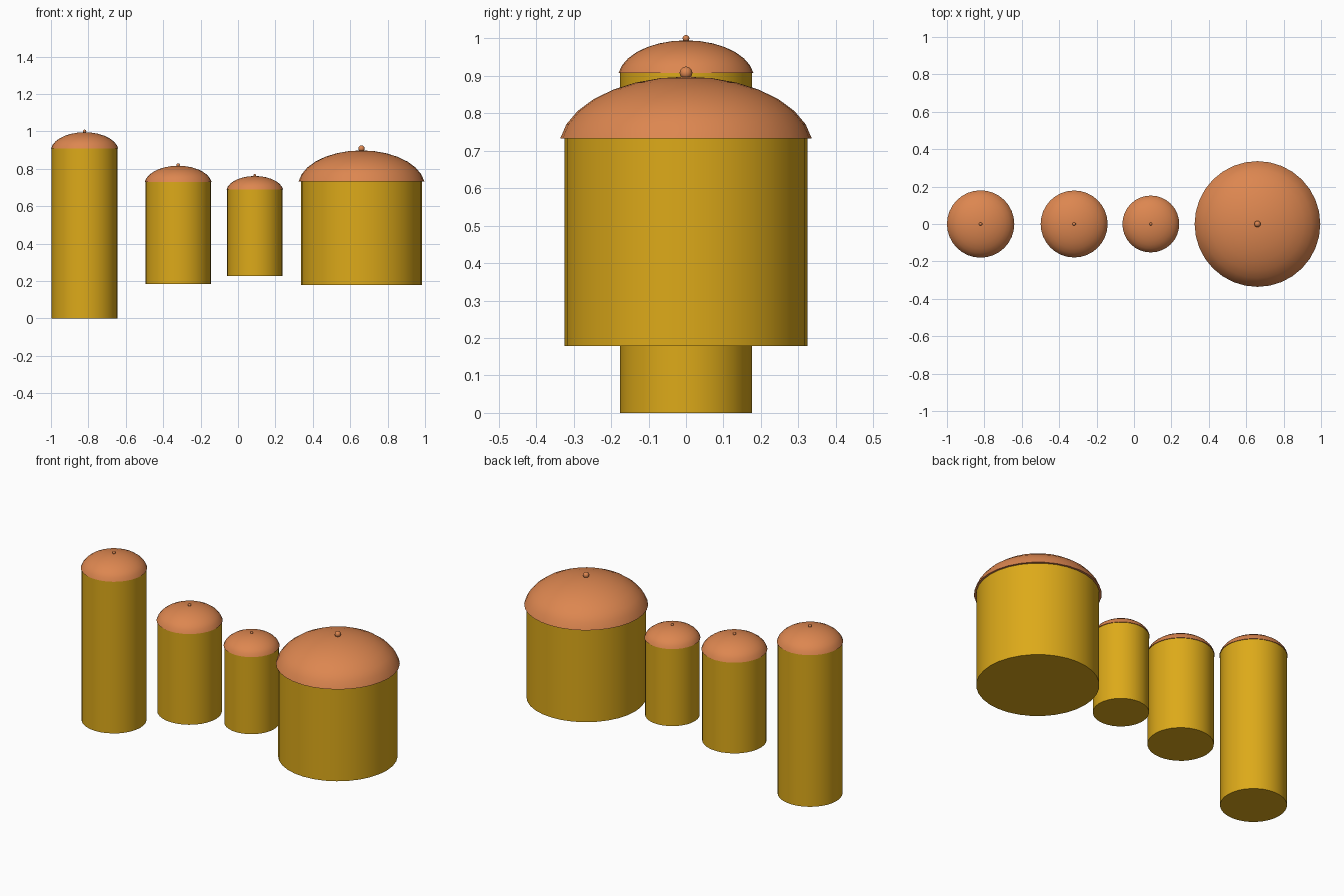
import bpy, bmesh
from math import sin, cos, pi, radians

if "Cube" in bpy.data.objects:
    bpy.data.objects.remove(bpy.data.objects["Cube"])


def material(name, color):
    m = bpy.data.materials.new(name)
    m.diffuse_color = color
    m.use_nodes = True
    m.node_tree.nodes["Principled BSDF"].inputs["Base Color"].default_value = m.diffuse_color
    return m


BODY = material("amber", (0.72, 0.40, 0.01, 1))
LID = material("terracotta", (0.72, 0.24, 0.08, 1))
SEGS = 32


def finish(bm, name, mat, loc):
    bmesh.ops.recalc_face_normals(bm, faces=bm.faces)
    mesh = bpy.data.meshes.new(name)
    bm.to_mesh(mesh)
    bm.free()
    mesh.materials.append(mat)
    ob = bpy.data.objects.new(name, mesh)
    ob.location = loc
    bpy.context.collection.objects.link(ob)
    bpy.ops.object.select_all(action='DESELECT')
    ob.select_set(True)
    bpy.context.view_layer.objects.active = ob
    bpy.ops.object.shade_smooth_by_angle(angle=radians(35))


def lathe(name, profile, mat, loc):
    """Revolve (radius, z) points around z; radius 0 closes to a point."""
    bm = bmesh.new()
    rings = []
    for r, z in profile:
        n = SEGS if r > 0 else 1
        rings.append([bm.verts.new((r * cos(2 * pi * i / SEGS),
                                    r * sin(2 * pi * i / SEGS), z)) for i in range(n)])
    for a, b in zip(rings, rings[1:]):
        for i in range(SEGS):
            j = (i + 1) % SEGS
            quad = [a[i % len(a)], a[j % len(a)], b[j % len(b)], b[i % len(b)]]
            bm.faces.new(list(dict.fromkeys(quad)))
    for ring in (rings[0], rings[-1]):
        if len(ring) > 1:
            bm.faces.new(ring)
    finish(bm, name, mat, loc)


def canister(name, x, r, bottom, rim, lid_r, lid_h, knob_r, knob_z):
    # straight drum
    lathe(name + "_body", [(r, bottom), (r, rim)], BODY, (x, 0, 0))
    # shallow domed lid, an ellipsoid cut just above its equator
    start, steps = radians(8), 7
    a, h = lid_r / cos(start), lid_h / (1 - sin(start))
    profile = []
    for k in range(steps):
        t = start + (pi / 2 - start) * k / steps
        profile.append((a * cos(t), h * (sin(t) - sin(start))))
    profile.append((0, lid_h))
    lathe(name + "_lid", profile, LID, (x, 0, rim - 0.002))
    # ball knob
    bm = bmesh.new()
    bmesh.ops.create_uvsphere(bm, u_segments=16, v_segments=10, radius=knob_r)
    finish(bm, name + "_knob", LID, (x, 0, knob_z))


canister("tall_canister", -0.82, 0.176, 0.0, 0.91, 0.18, 0.087, 0.009, 1.0)
canister("medium_canister", -0.32, 0.175, 0.185, 0.731, 0.179, 0.087, 0.009, 0.82)
canister("small_canister", 0.09, 0.148, 0.226, 0.69, 0.152, 0.073, 0.0075, 0.764)
canister("wide_canister", 0.66, 0.324, 0.179, 0.735, 0.336, 0.165, 0.017, 0.908)
